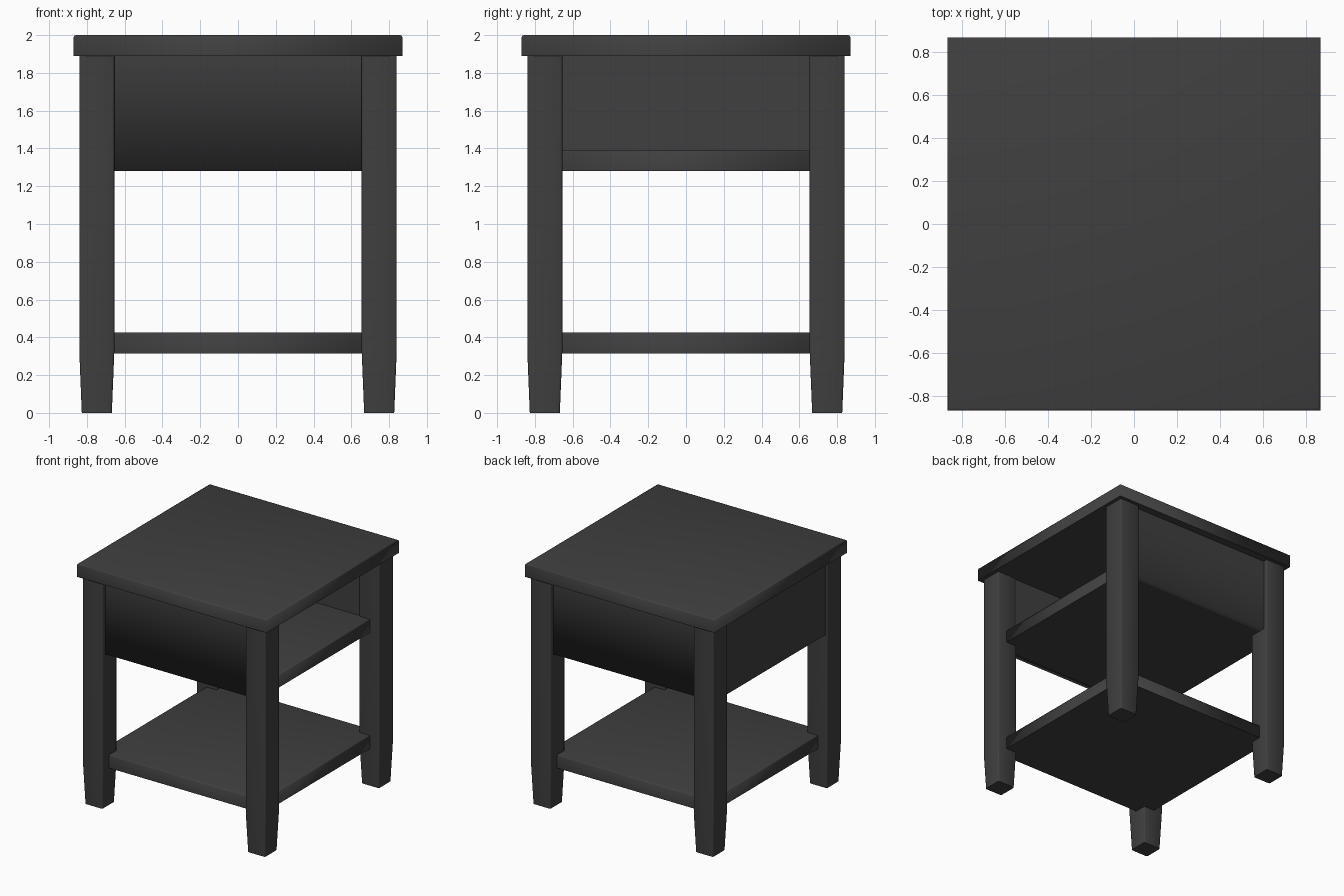
import bpy, bmesh
from mathutils import Vector

old = bpy.data.objects.get("Cube")
if old:
    bpy.data.objects.remove(old, do_unlink=True)

paint = bpy.data.materials.new("charcoal paint")
paint.use_nodes = True
colour = (0.05, 0.05, 0.05, 1)
paint.diffuse_color = colour
paint.node_tree.nodes["Principled BSDF"].inputs["Base Color"].default_value = colour


def box(name, low, high, soft=None, bevel=0, bevel_edges=None, shape=None):
    """Box between two corners; soft and bevel_edges are rules choosing edges."""
    low, high = Vector(low), Vector(high)
    bm = bmesh.new()
    bmesh.ops.create_cube(bm, size=1)
    for v in bm.verts:
        v.co = Vector(c * s for c, s in zip(v.co, high - low)) + (low + high) / 2
    if shape:
        shape(bm)
    if bevel:
        bmesh.ops.bevel(bm, geom=[e for e in bm.edges if bevel_edges(e)],
                        offset=bevel, segments=2, profile=0.5, affect='EDGES')
    for f in bm.faces:
        f.smooth = True
    for e in bm.edges:
        e.smooth = bool(soft and soft(e))
    mesh = bpy.data.meshes.new(name)
    bm.to_mesh(mesh)
    bm.free()
    mesh.materials.append(paint)
    obj = bpy.data.objects.new(name, mesh)
    bpy.context.collection.objects.link(obj)
    return obj


def mid(e):
    return (e.verts[0].co + e.verts[1].co) / 2


def upright(e):
    return abs(e.verts[0].co.z - e.verts[1].co.z) > 0.05


OUT, IN = 0.84, 0.655      # outer and inner faces of the legs
TOP, APRON = 1.89, 1.28    # underside of the top, bottom of the panels

# Table top with softened upper rim
box("table_top", (-0.87, -0.87, TOP), (0.87, 0.87, 2),
    soft=lambda e: mid(e).z > TOP + 0.01,
    bevel=0.012, bevel_edges=lambda e: mid(e).z > 1.99)


# Legs, straight above and tapered at the foot
def taper(bm):
    cut = [g for kind in (bm.verts, bm.edges, bm.faces) for g in kind]
    bmesh.ops.bisect_plane(bm, geom=cut, plane_co=(0, 0, 0.32), plane_no=(0, 0, 1))
    centre = (OUT + IN) / 2
    for v in bm.verts:
        if v.co.z < 0.01:
            for i in (0, 1):
                c = centre if v.co[i] > 0 else -centre
                v.co[i] = c + (v.co[i] - c) * 0.86


for side, x in (("left", 1), ("right", -1)):
    for end, y in (("front", -1), ("back", 1)):
        xs, ys = sorted((x * IN, x * OUT)), sorted((y * IN, y * OUT))
        box(f"{end}_{side}_leg", (xs[0], ys[0], 0), (xs[1], ys[1], TOP), shape=taper,
            soft=lambda e: 0.01 < mid(e).z < TOP - 0.01,
            bevel=0.01, bevel_edges=upright)

# Two shelves
for name, z in (("lower_shelf", 0.315), ("upper_shelf", APRON)):
    box(name, (-0.755, -0.755, z), (0.755, 0.755, z + 0.11),
        soft=lambda e, z=z: mid(e).z > z + 0.01,
        bevel=0.01, bevel_edges=lambda e, z=z: mid(e).z > z + 0.1)

# Front and back panels, rounded in shading toward the lower outer edge
for name, y in (("front_panel", -1), ("back_panel", 1)):
    ys = sorted((y * 0.665, y * 0.805))
    box(name, (-0.7, ys[0], APRON), (0.7, ys[1], TOP),
        soft=lambda e: mid(e).z < APRON + 0.01 and abs(mid(e).y) > 0.8)

# Closed panel on the right side; the left side stays open
box("right_panel", (-0.825, -0.7, APRON), (-0.665, 0.7, TOP))
